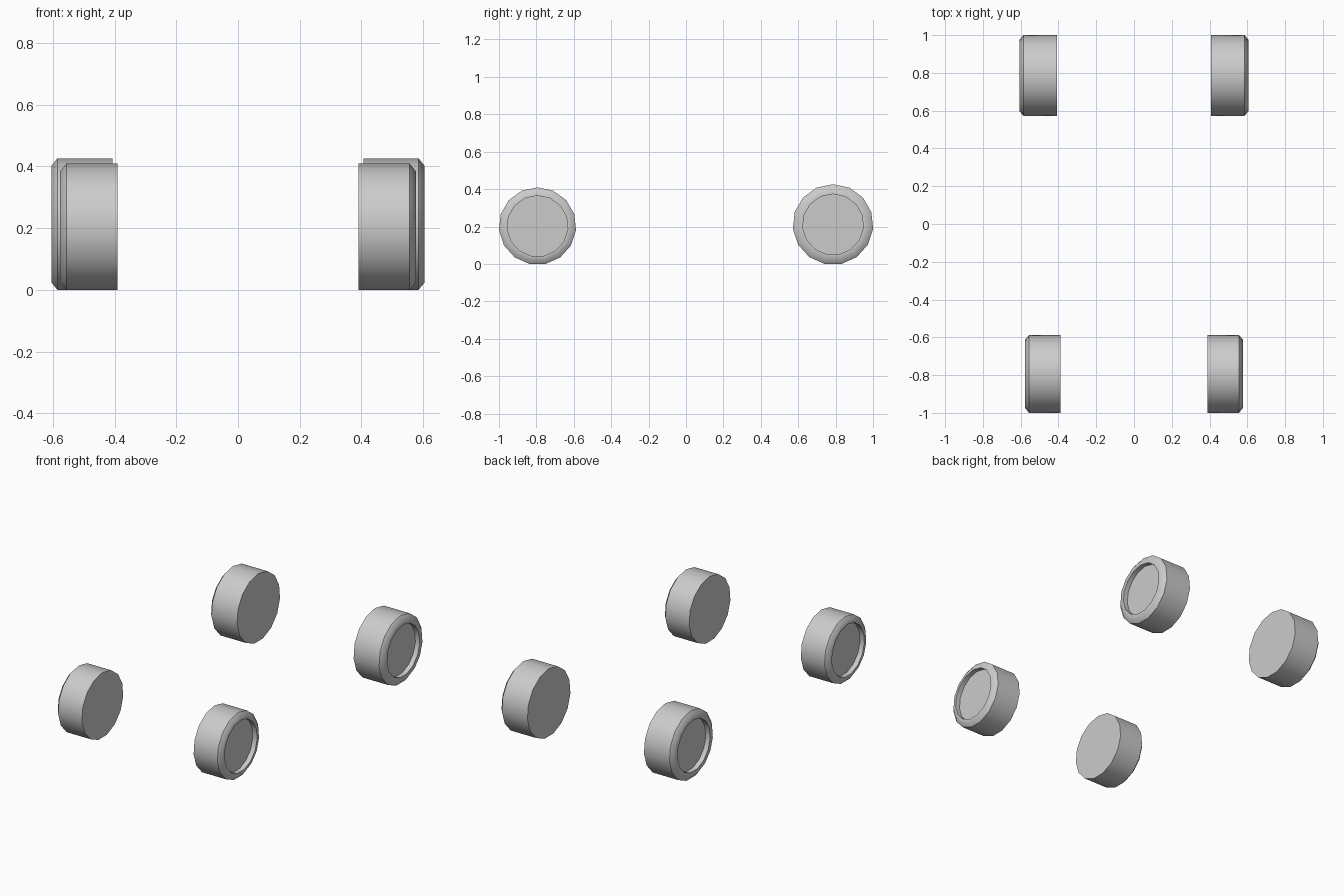
import bpy
import bmesh
from math import cos, sin, pi, radians

cube = bpy.data.objects.get("Cube")
if cube:
    bpy.data.objects.remove(cube, do_unlink=True)

SIDES = 15
HUB_RADIUS = 0.163
HUB_DEPTH = 0.03
BEVEL_WIDTH = 0.02
BEVEL_DROP = 0.025

grey = bpy.data.materials.new("light_grey")
grey.use_nodes = True
colour = (0.6, 0.6, 0.6, 1)
grey.diffuse_color = colour
grey.node_tree.nodes["Principled BSDF"].inputs["Base Color"].default_value = colour


def build_wheel(name, side, inner, outer, radius, y):
    """Lathe a wheel round the x axis: flat inner cap, bevelled rim, sunken hub."""
    profile = [
        (inner, radius),
        (outer - BEVEL_WIDTH, radius),
        (outer, radius - BEVEL_DROP),
        (outer, HUB_RADIUS),
        (outer - HUB_DEPTH, HUB_RADIUS),
    ]
    # One corner points straight up, so a flat facet rests on the ground
    z = radius * cos(pi / SIDES)
    bm = bmesh.new()
    rings = []
    for x, r in profile:
        angles = [2 * pi * i / SIDES for i in range(SIDES)]
        rings.append([bm.verts.new((side * x, r * sin(a), r * cos(a)))
                      for a in angles])
    # Tread, bevel, rim face and recess wall
    for a, b in zip(rings, rings[1:]):
        for i in range(SIDES):
            j = (i + 1) % SIDES
            bm.faces.new((a[i], a[j], b[j], b[i]))
    # Inner cap and hub disc
    bm.faces.new(rings[0])
    bm.faces.new(rings[-1])
    bmesh.ops.recalc_face_normals(bm, faces=bm.faces)

    mesh = bpy.data.meshes.new(name)
    bm.to_mesh(mesh)
    bm.free()
    mesh.materials.append(grey)
    wheel = bpy.data.objects.new(name, mesh)
    wheel.location = (0, y, z)
    bpy.context.collection.objects.link(wheel)
    return wheel


# Rear wheels are slightly larger and set wider apart
wheels = []
for label, side in (("left", 1), ("right", -1)):
    wheels.append(build_wheel("front_wheel_" + label, side, 0.39, 0.576, 0.207, -0.794))
    wheels.append(build_wheel("rear_wheel_" + label, side, 0.407, 0.605, 0.2155, 0.786))

# Smooth round the tread, sharp at the rim and hub edges
bpy.ops.object.select_all(action="DESELECT")
for wheel in wheels:
    wheel.select_set(True)
bpy.context.view_layer.objects.active = wheels[0]
bpy.ops.object.shade_smooth_by_angle(angle=radians(45))
